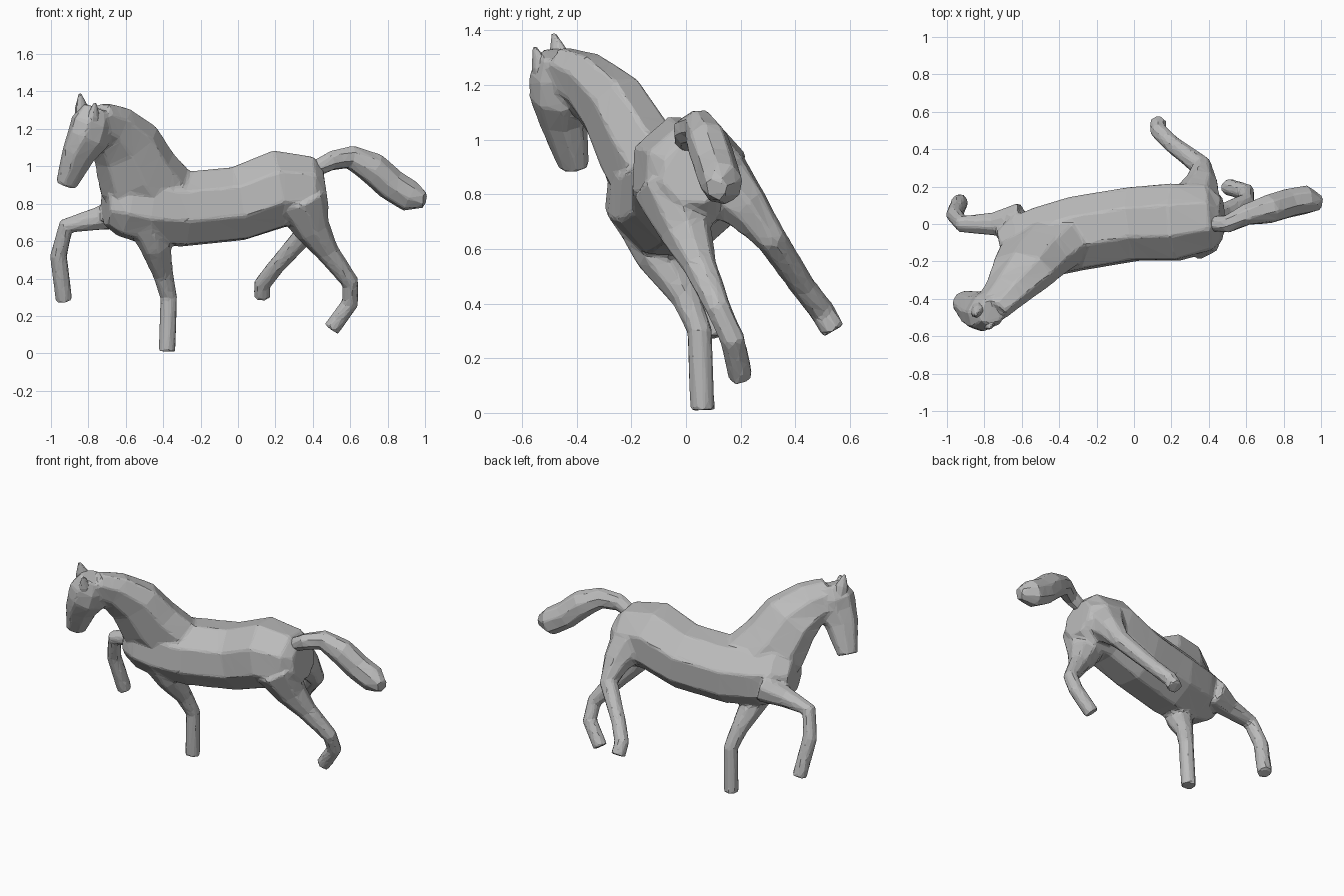
import bpy, bmesh
from math import cos, sin, pi
from mathutils import Vector

default_cube = bpy.data.objects.get("Cube")
if default_cube:
    bpy.data.objects.remove(default_cube)

grey = bpy.data.materials.new("plain_grey")
grey.use_nodes = True
grey.diffuse_color = (.5, .5, .5, 1)
grey.node_tree.nodes["Principled BSDF"].inputs["Base Color"].default_value = grey.diffuse_color

ACROSS = Vector((-.2, .9, .3))  # the rolled body's sideways direction
SIDES = 8


def loft(mesh_data, centres, radii, depth=1, sideways=ACROSS):
    """Closed tube through the centres; depth stretches each ring against its sideways width."""
    points = [Vector(centre) for centre in centres]
    last = len(points) - 1
    loops = []
    for index, (point, radius) in enumerate(zip(points, radii)):
        along = (points[min(index + 1, last)] - points[max(index - 1, 0)]).normalized()
        width = (sideways - along * sideways.dot(along)).normalized() * radius
        height = along.cross(width) * depth
        angles = [2 * pi * step / SIDES for step in range(SIDES)]
        loops.append([mesh_data.verts.new(point + width * cos(angle) + height * sin(angle))
                      for angle in angles])
    for lower, upper in zip(loops, loops[1:]):
        for step in range(SIDES):
            following = (step + 1) % SIDES
            mesh_data.faces.new((lower[step], lower[following], upper[following], upper[step]))
    mesh_data.faces.new(reversed(loops[0]))
    mesh_data.faces.new(loops[-1])


def limb(mesh_data, thickness, **joints):
    """Leg that thins by a third at each joint down to a slender shank."""
    radii = [max(.047, thickness * .65 ** index) for index in range(len(joints))]
    loft(mesh_data, joints.values(), radii)


def finish(name, mesh_data, ratio, voxel):
    """Fuse the lofted parts into one faceted skin."""
    bmesh.ops.recalc_face_normals(mesh_data, faces=mesh_data.faces)
    mesh = bpy.data.meshes.new(name)
    mesh_data.to_mesh(mesh)
    mesh_data.free()
    mesh.materials.append(grey)
    skin = bpy.data.objects.new(name, mesh)
    bpy.context.collection.objects.link(skin)
    fuse = skin.modifiers.new("fuse", "REMESH")
    fuse.mode = "VOXEL"
    fuse.voxel_size = voxel
    soften = skin.modifiers.new("soften", "SMOOTH")
    soften.iterations = 2
    facet = skin.modifiers.new("facet", "DECIMATE")
    facet.ratio = ratio


body = bmesh.new()

# Trunk, from rump to chest
loft(body,
     [(.47, .03, .88), (.4, .03, .87), (.22, .01, .88), (0, 0, .8), (-.3, -.05, .77),
      (-.5, -.1, .78), (-.62, -.13, .8), (-.71, -.15, .8)],
     [.12, .19, .22, .21, .21, .2, .18, .12])

# Neck, leaning forward and to the right
loft(body,
     [(-.42, -.08, .8), (-.54, -.18, .96), (-.6, -.26, 1.11), (-.68, -.36, 1.2), (-.76, -.45, 1.24)],
     [.16, .15, .13, .1, .08], depth=1.5)

# Head, from poll to muzzle
loft(body,
     [(-.75, -.46, 1.31), (-.78, -.46, 1.23), (-.8, -.46, 1.15), (-.85, -.45, 1.07), (-.92, -.41, .9)],
     [.07, .1, .1, .08, .05], depth=1.3, sideways=Vector((.7, -.7, .1)))

# Right front leg, planted
limb(body, .13, shoulder=(-.49, -.15, .74), elbow=(-.44, -.1, .57), knee=(-.4, 0, .42),
     fetlock=(-.37, .05, .3), hoof=(-.38, .06, .01))

# Left front leg, raised
limb(body, .1, shoulder=(-.6, .02, .76), elbow=(-.75, 0, .72), knee=(-.92, 0, .68),
     fetlock=(-.96, .05, .52), hoof=(-.93, .12, .28))

# Right hind leg, pushing off
limb(body, .15, hip=(.33, -.05, .83), thigh=(.4, 0, .66), stifle=(.48, .05, .54),
     hock=(.6, .12, .38), fetlock=(.6, .17, .27), hoof=(.5, .2, .13))

# Left hind leg, swung out
limb(body, .14, hip=(.33, .12, .84), thigh=(.36, .22, .75), stifle=(.36, .31, .64),
     hock=(.2, .43, .46), fetlock=(.13, .5, .37), hoof=(.13, .54, .3))

finish("body", body, ratio=.07, voxel=.013)

# Tail, streaming behind
tail = bmesh.new()
loft(tail,
     [(.4, 0, .98), (.5, 0, 1.03), (.6, .05, 1.05), (.72, .08, .99), (.82, .11, .9),
      (.92, .13, .84), (1, .11, .82)],
     [.04, .05, .06, .08, .08, .08, .04], depth=1.1)
finish("tail", tail, ratio=.05, voxel=.013)

# Ears
for name, root, tip in [("left_ear", (-.83, -.45, 1.25), (-.845, -.485, 1.39)),
                        ("right_ear", (-.78, -.51, 1.2), (-.765, -.555, 1.34))]:
    ear = bmesh.new()
    middle = Vector(root).lerp(Vector(tip), .5)
    loft(ear, [root, middle, tip], [.04, .03, .007], depth=1.3, sideways=Vector((.7, -.7, 0)))
    finish(name, ear, ratio=.1, voxel=.006)
